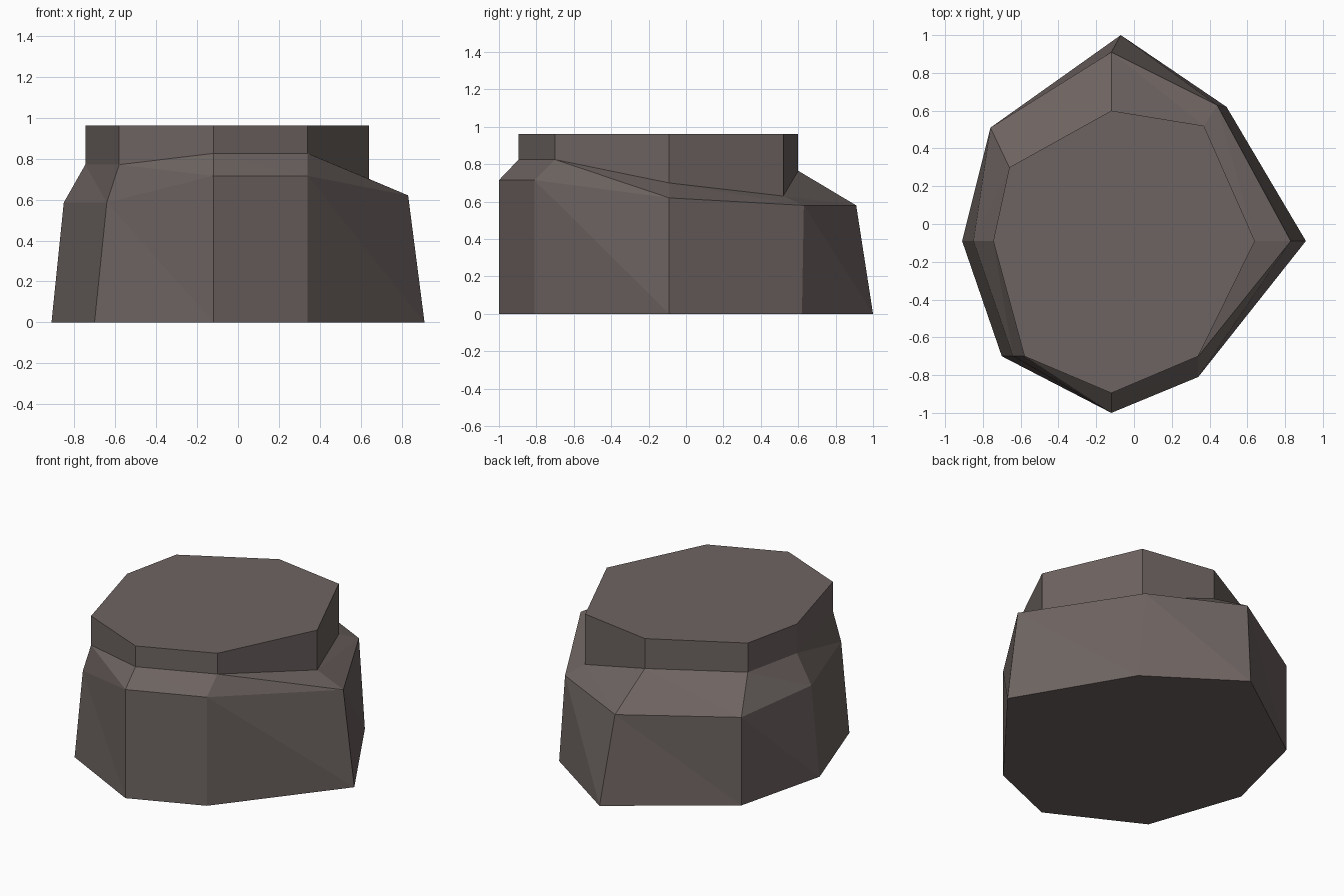
import bpy, bmesh

if "Cube" in bpy.data.objects:
    bpy.data.objects.remove(bpy.data.objects["Cube"])

# single stone colour
stone = bpy.data.materials.new("brown_grey_stone")
stone.diffuse_color = (0.155, 0.127, 0.120, 1)
stone.use_nodes = True
stone.node_tree.nodes["Principled BSDF"].inputs["Base Color"].default_value = stone.diffuse_color

# footprint, shoulder and cap outlines, counter-clockwise from the front tip
base = [(-.12, -1, 0), (.34, -.81, 0), (.91, -.09, 0), (.49, .62, 0),
        (-.07, 1, 0), (-.76, .51, 0), (-.91, -.09, 0), (-.70, -.70, 0)]
shoulder = [(-.12, -1, .715), (.34, -.81, .715), (.83, -.09, .62), (.44, .63, .58),
            (-.12, .91, .58), (-.76, .51, .58), (-.85, -.09, .585), (-.64, -.70, .585)]
cap = [(-.12, -.895), (.34, -.70), (.64, -.09), (.37, .52),
       (-.12, .60), (-.66, .30), (-.745, -.09), (-.58, -.70)]
ledge_z = [.825, .825, .70, .63, .765, .77, .77, .77]
ledge = [(x, y, z) for (x, y), z in zip(cap, ledge_z)]
top = [(x, y, .962) for x, y in cap]

# rock: rings joined by split quads, closed with flat caps
bm = bmesh.new()
rings = [[bm.verts.new(p) for p in ring] for ring in (base, shoulder, ledge, top)]
n = len(base)
for lo, hi in zip(rings, rings[1:]):
    for i in range(n):
        j = (i + 1) % n
        bm.faces.new((lo[i], lo[j], hi[i]))
        bm.faces.new((lo[j], hi[j], hi[i]))
bm.faces.new(rings[-1])
bm.faces.new(rings[0][::-1])
bmesh.ops.recalc_face_normals(bm, faces=bm.faces[:])
mesh = bpy.data.meshes.new("rock")
bm.to_mesh(mesh)
bm.free()
mesh.materials.append(stone)
bpy.context.collection.objects.link(bpy.data.objects.new("rock", mesh))
